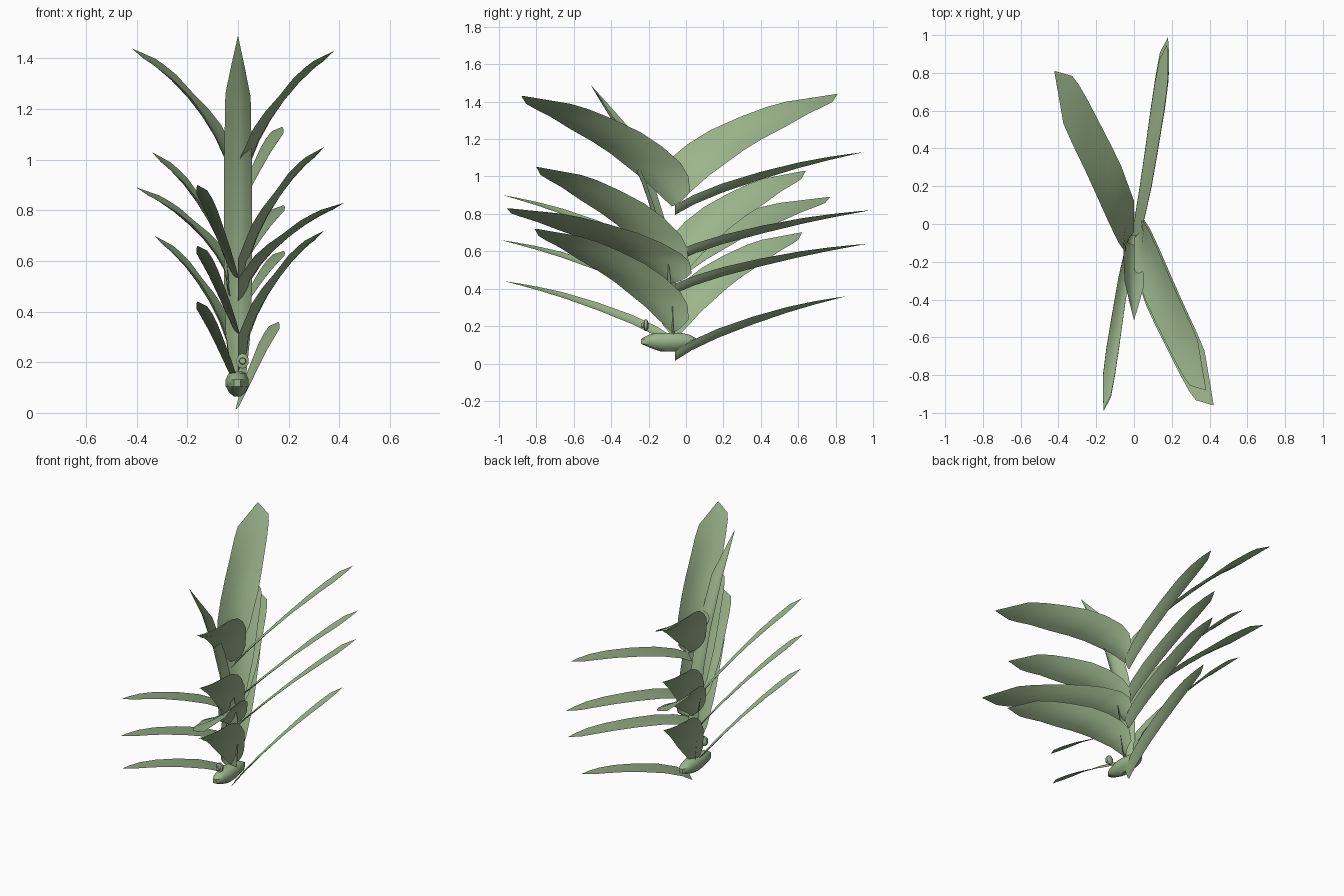
import bpy, bmesh, math
from mathutils import Vector

if "Cube" in bpy.data.objects:
    bpy.data.objects.remove(bpy.data.objects["Cube"])

green = bpy.data.materials.new("leaf_green")
green.diffuse_color = (0.33, 0.465, 0.26, 1)
green.use_nodes = True
green.node_tree.nodes["Principled BSDF"].inputs["Base Color"].default_value = green.diffuse_color


def finish(name, bm, angle=40):
    me = bpy.data.meshes.new(name)
    bm.normal_update()
    bm.to_mesh(me)
    bm.free()
    me.materials.append(green)
    ob = bpy.data.objects.new(name, me)
    bpy.context.collection.objects.link(ob)
    bpy.ops.object.select_all(action='DESELECT')
    ob.select_set(True)
    bpy.context.view_layer.objects.active = ob
    bpy.ops.object.shade_smooth_by_angle(angle=math.radians(angle))
    return ob


def leaf(name, stations, n=4):
    """Curved blade: each station is (edge, edge, sag vector at the middle)."""
    bm = bmesh.new()
    rows = []
    for e0, e1, sag in stations:
        e0, e1, sag = Vector(e0), Vector(e1), Vector(sag)
        rows.append([bm.verts.new(e0.lerp(e1, i / n) + sag * (4 * (i / n) * (1 - i / n)))
                     for i in range(n + 1)])
    for a, b in zip(rows, rows[1:]):
        for i in range(n):
            bm.faces.new((a[i], a[i + 1], b[i + 1], b[i]))
    bmesh.ops.remove_doubles(bm, verts=bm.verts, dist=0.0005)
    bmesh.ops.recalc_face_normals(bm, faces=bm.faces)
    bm.normal_update()
    if sum(f.normal.z for f in bm.faces) < 0:
        bmesh.ops.reverse_faces(bm, faces=bm.faces)
    return finish(name, bm)


# broad blade: (reach, rise, sweep) of inner edge, then of outer edge, as fractions of the tip
BROAD = [(.10, .13, -.10, 0, 0, .02), (.13, .27, -.09, 0, .25, .21),
         (.20, .39, -.04, .16, .48, .42), (.32, .54, .08, .28, .59, .54),
         (.45, .67, .22, .43, .70, .68), (.62, .79, .40, .58, .82, .82),
         (.78, .88, .56, .70, .89, .92), (.89, .93, .68, .78, .93, .97),
         (1, 1, .985, 1, 1, 1)]
# slim blade: (reach, rise, near edge, far edge)
SLIM = [(0, 0, -.06, .14), (.1, .18, .03, .33), (.25, .38, .17, .52),
        (.45, .59, .34, .72), (.65, .77, .50, .91), (.8, .88, .63, 1.02),
        (.92, .955, .76, 1.03), (1, 1, 1, 1)]
CY = -0.06  # stalk position in y


def broad_leaf(name, base, tip):
    x, y, z = tip
    s = math.copysign(1, x)
    st = []
    for p0, r0, a, p1, r1, b in BROAD:
        k = 1 - p0 ** 3
        st.append(((p0 * x, CY + a * (y - CY), base + r0 * (z - base)),
                   (p1 * x, CY + b * (y - CY), base + r1 * (z - base)),
                   (s * .016 * k, 0, -.012 * k)))
    leaf(name, st)


def slim_leaf(name, base, tip):
    x, y, z = tip
    st = []
    for p, r, a, b in SLIM:
        k = 1 - p ** 2
        h, py = base + r * (z - base), CY + p * (y - CY)
        st.append(((a * x, py, h - .026 * k), (b * x, py, h + .026 * k), (0, 0, -.01 * k)))
    leaf(name, st)


# broad blades, back left then front right
for i, (base, *tip) in enumerate([(.86, -.42, .81, 1.44), (.44, -.34, .64, 1.03),
                                  (.45, -.40, .77, .89), (.14, -.33, .62, .70)]):
    broad_leaf(f"broad_leaf_back_{i + 1}", base, tip)
for i, (base, *tip) in enumerate([(.84, .38, -.88, 1.43), (.46, .34, -.80, 1.05),
                                  (.43, .42, -.96, .83), (.165, .34, -.81, .72)]):
    broad_leaf(f"broad_leaf_front_{i + 1}", base, tip)

# slim blades, back right then front left
for i, (base, *tip) in enumerate([(.82, .175, .95, 1.13), (.57, .18, .99, .82),
                                  (.40, .18, .97, .64), (.04, .16, .86, .36)]):
    slim_leaf(f"slim_leaf_back_{i + 1}", base, tip)
for i, (base, *tip) in enumerate([(.52, -.16, -.98, .90), (.32, -.16, -.99, .66),
                                  (.11, -.16, -.97, .44)]):
    slim_leaf(f"slim_leaf_front_{i + 1}", base, tip)

# tall central blade: (y, z, half width, tilt)
leaf("central_leaf", [((-w, y + t, z + t * .4), (w, y - t * .3, z - t * .1), (0, -t * 1.5, -t * .4))
                      for y, z, w, t in [
    (-.06, .13, .03, .01), (-.065, .3, .048, .018), (-.08, .5, .055, .02),
    (-.14, .77, .055, .024), (-.205, .97, .055, .026), (-.33, 1.25, .05, .026),
    (-.42, 1.37, .026, .014), (-.51, 1.49, 0, 0)]])


def stack(name, rings, place, n=8, angle=40):
    """Closed shape from rings (half a, half b, height), set by place()."""
    bm = bmesh.new()
    loops = []
    for a, b, h in rings:
        loops.append([bm.verts.new(place(a * math.cos(math.tau * (i + .5) / n),
                                         b * math.sin(math.tau * (i + .5) / n), h))
                      for i in range(n)])
    for p, q in zip(loops, loops[1:]):
        for i in range(n):
            bm.faces.new((p[i], p[(i + 1) % n], q[(i + 1) % n], q[i]))
    bm.faces.new(loops[0][::-1])
    bm.faces.new(loops[-1])
    bmesh.ops.recalc_face_normals(bm, faces=bm.faces)
    finish(name, bm, angle)


# root pod and small bud
stack("root_pod", [(.015, .05, .065), (.034, .10, .082), (.047, .155, .105),
                   (.047, .155, .132), (.036, .11, .155), (.02, .07, .163)],
      lambda a, b, h: (a - .003, b - .09, h), n=12)
stack("bud", [(.012, .012, -.24), (.014, .014, -.226), (.025, .030, -.222),
              (.025, .030, -.208), (.012, .014, -.2)],
      lambda a, b, h: (a + .018, h, b + .205), n=10)
